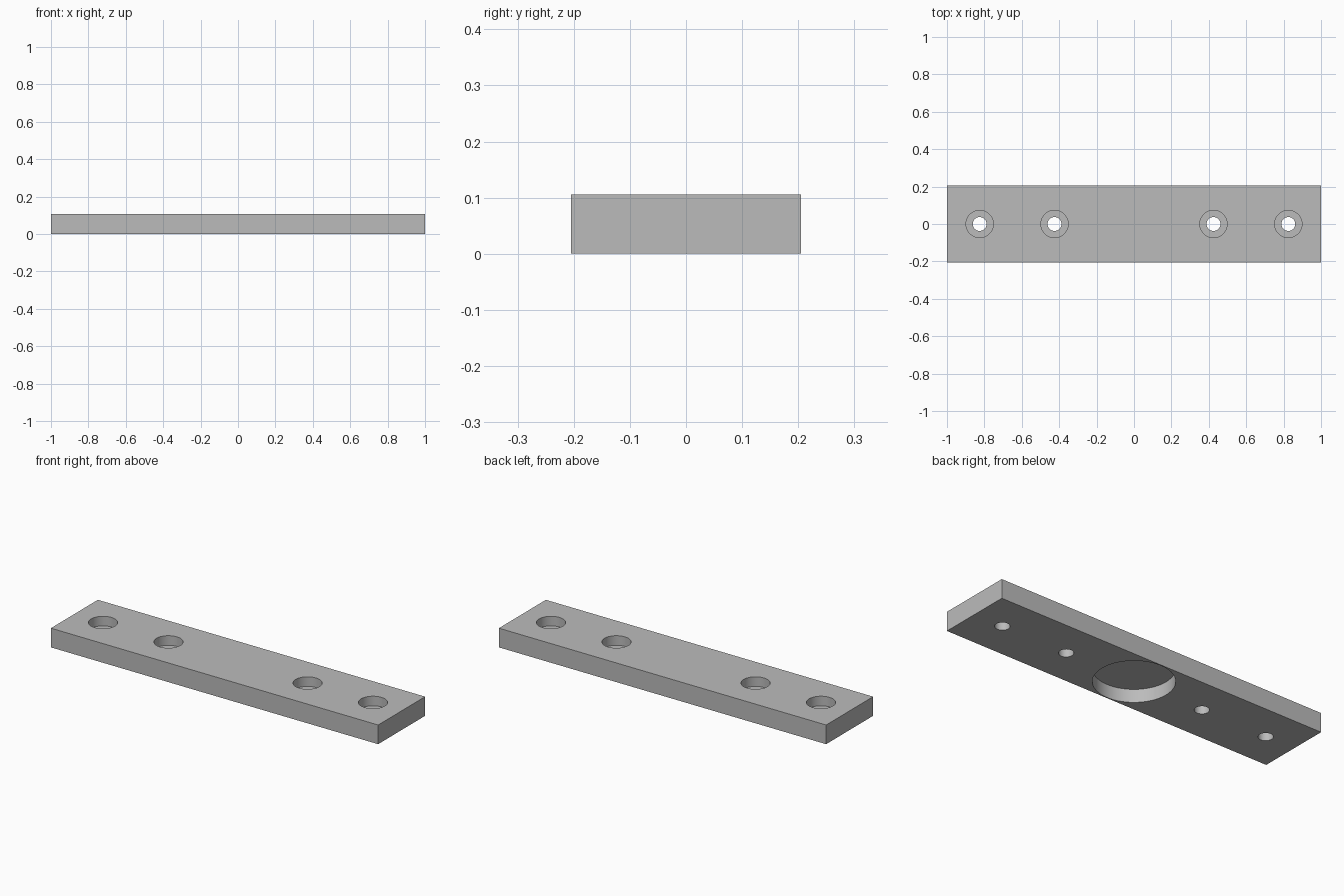
import bpy
import bmesh
import math
from mathutils import Matrix

cube = bpy.data.objects.get("Cube")
if cube:
    bpy.data.objects.remove(cube, do_unlink=True)

LENGTH, WIDTH, HEIGHT = 2.0, 0.41, 0.106
HOLE_X = (0.425, 0.825)
HOLE_R, BORE_R, BORE_FLOOR = 0.037, 0.073, 0.053
RECESS_R, RECESS_DEPTH = 0.2, 0.072

grey = bpy.data.materials.new("plain grey")
grey.use_nodes = True
colour = (0.5, 0.5, 0.5, 1)
grey.diffuse_color = colour
grey.node_tree.nodes["Principled BSDF"].inputs["Base Color"].default_value = colour


def make_object(name, bm):
    mesh = bpy.data.meshes.new(name)
    bm.to_mesh(mesh)
    bm.free()
    mesh.materials.append(grey)
    obj = bpy.data.objects.new(name, mesh)
    bpy.context.collection.objects.link(obj)
    return obj


def cut_cylinder(target, name, x, radius, low, high):
    """Cut an upright round hole from low to high out of the target."""
    bm = bmesh.new()
    bmesh.ops.create_cone(bm, cap_ends=True, segments=64, radius1=radius,
                          radius2=radius, depth=high - low,
                          matrix=Matrix.Translation((x, 0, (low + high) / 2)))
    cutter = make_object(name, bm)
    cutter.hide_render = True
    cut = target.modifiers.new(name, 'BOOLEAN')
    cut.operation = 'DIFFERENCE'
    cut.solver = 'EXACT'
    cut.object = cutter
    bpy.context.view_layer.objects.active = target
    bpy.ops.object.modifier_apply(modifier=cut.name)
    bpy.data.objects.remove(cutter, do_unlink=True)


# Flat bar
bm = bmesh.new()
bmesh.ops.create_cube(bm, size=1)
bmesh.ops.scale(bm, vec=(LENGTH, WIDTH, HEIGHT), verts=bm.verts)
bmesh.ops.translate(bm, vec=(0, 0, HEIGHT / 2), verts=bm.verts)
plate = make_object("mounting_plate", bm)

# Counterbored screw holes, mirrored about the middle
for side in (-1, 1):
    for x in HOLE_X:
        cut_cylinder(plate, "counterbore", side * x, BORE_R, BORE_FLOOR, HEIGHT + 0.1)
        cut_cylinder(plate, "screw_hole", side * x, HOLE_R, -0.1, HEIGHT + 0.1)

# Round blind recess in the underside
cut_cylinder(plate, "round_recess", 0, RECESS_R, -0.1, RECESS_DEPTH)

# Smooth hole walls, crisp edges
bpy.ops.object.select_all(action='DESELECT')
plate.select_set(True)
bpy.context.view_layer.objects.active = plate
bpy.ops.object.shade_smooth_by_angle(angle=math.radians(30))
